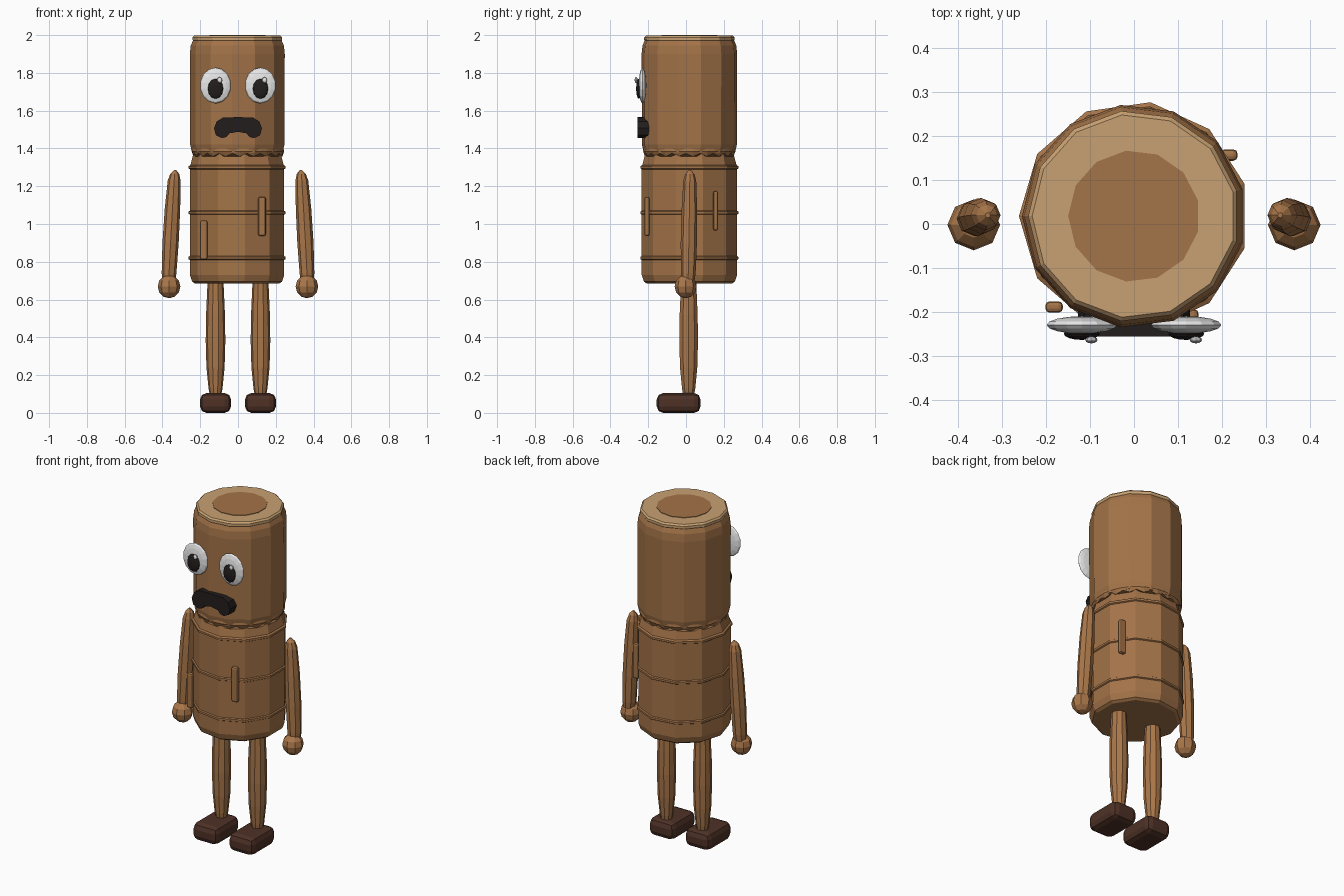
import bpy, bmesh, math
from mathutils import Matrix, Vector

if "Cube" in bpy.data.objects:
    bpy.data.objects.remove(bpy.data.objects["Cube"])


def mat(name, rgb):
    m = bpy.data.materials.new(name)
    m.diffuse_color = [(c / 255 / 12.92 if c < 11 else ((c / 255 + 0.055) / 1.055) ** 2.4) for c in rgb] + [1]
    m.use_nodes = True
    m.node_tree.nodes["Principled BSDF"].inputs["Base Color"].default_value = m.diffuse_color
    return m


BARK = mat("bark brown", (163, 115, 72))
LIMB = mat("limb brown", (170, 119, 74))
CUT = mat("pale cut wood", (200, 161, 114))
SHOE = mat("dark shoe brown", (78, 49, 38))
BLACK = mat("near black", (34, 29, 28))
WHITE = mat("eye white", (236, 236, 236))
CY = 0.018  # trunk axis


def finish(name, bm, material):
    bmesh.ops.recalc_face_normals(bm, faces=bm.faces[:])
    me = bpy.data.meshes.new(name)
    bm.to_mesh(me)
    bm.free()
    me.materials.append(material)
    ob = bpy.data.objects.new(name, me)
    bpy.context.collection.objects.link(ob)
    return ob


def loft(name, n, rings, material, jag=0.0):
    """Stack of n-sided horizontal rings (x, y, z, r); jag zigzags the lowest ring."""
    bm = bmesh.new()
    rows = []
    for k, (x, y, z, r) in enumerate(rings):
        row = []
        for i in range(n):
            a = math.pi + math.tau * i / n
            dz = jag * (i % 2) if k == 0 else 0
            row.append(bm.verts.new((x + r * math.cos(a), y + r * math.sin(a), z + dz)))
        rows.append(row)
    for a, b in zip(rows, rows[1:]):
        for i in range(n):
            j = (i + 1) % n
            bm.faces.new((a[i], a[j], b[j], b[i]))
    bm.faces.new(rows[0])
    bm.faces.new(rows[-1])
    return finish(name, bm, material)


def trunk(name, n, profile, material, jag=0.0):
    return loft(name, n, [(0, CY, z, r) for r, z in profile], material, jag)


def ball(name, loc, size, material, seg=12, rings=8, face_front=False):
    bm = bmesh.new()
    bmesh.ops.create_uvsphere(bm, u_segments=seg, v_segments=rings, radius=1)
    if face_front:
        bm.transform(Matrix.Rotation(math.pi / 2, 4, 'X'))
    bm.transform(Matrix.Translation(loc) @ Matrix.Diagonal((*size, 1)))
    return finish(name, bm, material)


def box(name, lo, hi, bevel, material):
    lo, hi = Vector(lo), Vector(hi)
    bm = bmesh.new()
    bmesh.ops.create_cube(bm, size=1)
    bm.transform(Matrix.Translation((lo + hi) / 2) @ Matrix.Diagonal((*(hi - lo), 1)))
    bmesh.ops.bevel(bm, geom=bm.edges[:], offset=bevel, segments=2, profile=0.5, affect='EDGES')
    return finish(name, bm, material)


# Lower trunk, bands and head
trunk("body", 11, [(0.228, 0.685), (0.243, 0.695), (0.255, 0.73), (0.255, 1.30), (0.238, 1.365), (0.23, 1.40)], BARK)
for z in (0.82, 1.06, 1.30):
    trunk("bark_band", 11, [(0.252, z - 0.012), (0.262, z - 0.006), (0.262, z + 0.006), (0.252, z + 0.012)], BARK)
trunk("head", 13, [(0.243, 1.375), (0.253, 1.42), (0.255, 1.90), (0.25, 1.945), (0.238, 1.972)], BARK)
trunk("torn_bark_edge", 39, [(0.236, 1.358), (0.245, 1.385), (0.242, 1.40)], BARK, 0.016)

# Cut wood top with darker heart
trunk("cut_top", 13, [(0.236, 1.968), (0.241, 1.975), (0.241, 1.988), (0.232, 1.997)], CUT)
trunk("heartwood", 13, [(0.15, 1.99), (0.15, 2.0)], BARK)

# Raised bark strips
for x, y, z in ((-0.182, -0.189, 0.915), (0.127, -0.207, 1.04), (0.216, 0.157, 1.07)):
    box("bark_strip", (x - 0.02, y - 0.013, z - 0.104), (x + 0.02, y + 0.013, z + 0.104), 0.01, BARK)

# Face
for s in (-1, 1):
    x = 0.119 * s
    ball("eye", (x, -0.23, 1.733), (0.082, 0.02, 0.095), WHITE, 14, 8, True)
    ball("pupil", (x, -0.25, 1.716), (0.041, 0.014, 0.053), BLACK, 12, 8, True)
    ball("eye_glint", (x + 0.022, -0.264, 1.762), (0.014, 0.008, 0.016), WHITE, 8, 6, True)

half = [(0, 1.566), (0.08, 1.563), (0.113, 1.543), (0.127, 1.507), (0.117, 1.47), (0.085, 1.455),
        (0.062, 1.46), (0.045, 1.48), (0, 1.488)]
outline = half + [(-x, z) for x, z in half[-2:0:-1]]
bm = bmesh.new()
front = bm.faces.new([bm.verts.new((x, -0.256, z)) for x, z in outline])
ext = bmesh.ops.extrude_face_region(bm, geom=[front], use_keep_orig=True)
for v in ext["geom"]:
    if isinstance(v, bmesh.types.BMVert):
        v.co.y = -0.195
finish("mouth", bm, BLACK)

# Limbs
for s in (-1, 1):
    loft("arm", 8, [(s * x, y, z, r) for x, y, z, r in (
        (0.367, 0.01, 0.69, 0.034), (0.365, 0.012, 0.74, 0.039), (0.357, 0.015, 0.90, 0.043),
        (0.347, 0.018, 1.08, 0.041), (0.338, 0.02, 1.23, 0.034), (0.335, 0.02, 1.265, 0.024),
        (0.333, 0.02, 1.285, 0.006))], LIMB)
    ball("hand", (s * 0.365, -0.002, 0.669), (0.06, 0.058, 0.062), LIMB, 8, 6)
    loft("leg", 10, [(s * 0.119, 0.014, z, r) for z, r in (
        (0.09, 0.03), (0.13, 0.037), (0.24, 0.048), (0.38, 0.052), (0.52, 0.05), (0.70, 0.042))], LIMB)
    box("foot", (s * 0.119 - 0.082, -0.155, 0.0), (s * 0.119 + 0.082, 0.077, 0.105), 0.034, SHOE)
